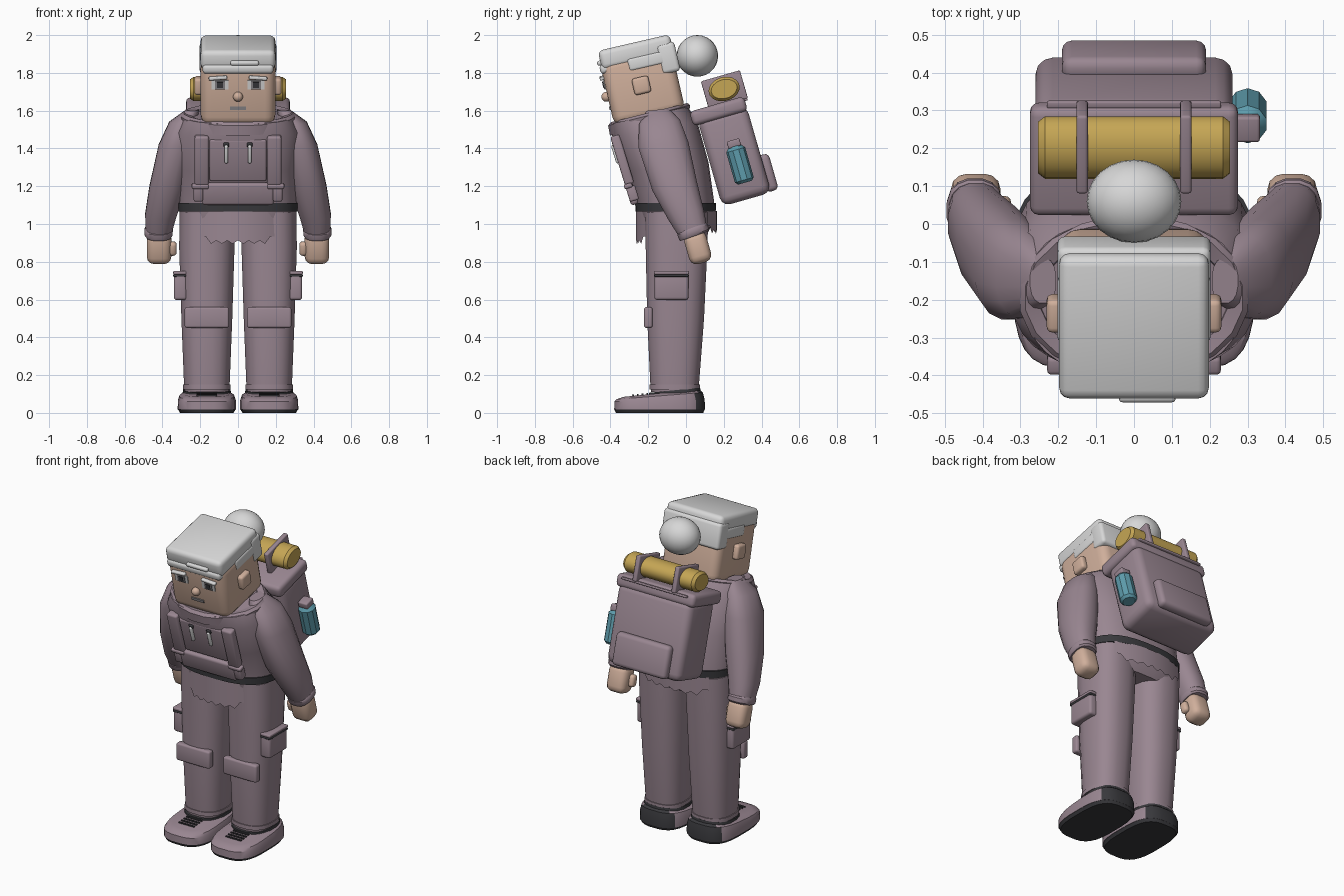
import bpy, bmesh, math
from mathutils import Matrix, Vector

cube = bpy.data.objects.get("Cube")
if cube:
    bpy.data.objects.remove(cube, do_unlink=True)


def material(name, *rgb):
    m = bpy.data.materials.new(name)
    m.use_nodes = True
    m.diffuse_color = (*rgb, 1)
    m.node_tree.nodes["Principled BSDF"].inputs["Base Color"].default_value = (*rgb, 1)
    return m


CLOTH = material("mauve cloth", .32, .24, .285)
SKIN = material("skin", .63, .43, .33)
HAIR = material("pale grey hair", .68, .68, .68)
DARK = material("charcoal", .04, .04, .045)
YELLOW = material("mustard", .56, .38, .09)
TEAL = material("teal", .11, .33, .41)
GREY = material("mid grey", .25, .24, .25)

made = []


def frame(x, y, z, tilt=0):
    return Matrix.Translation((x, y, z)) @ Matrix.Rotation(math.radians(tilt), 4, 'X')


def finish(name, bm, mats, fr=None):
    bmesh.ops.recalc_face_normals(bm, faces=bm.faces)
    me = bpy.data.meshes.new(name)
    bm.to_mesh(me)
    bm.free()
    for m in mats:
        me.materials.append(m)
    ob = bpy.data.objects.new(name, me)
    if fr:
        ob.matrix_world = fr
    bpy.context.scene.collection.objects.link(ob)
    made.append(ob)
    return ob


def box(name, loc, size, mat, bevel=.015, fr=None, tilt=0, segs=3):
    bm = bmesh.new()
    bmesh.ops.create_cube(bm, size=1, matrix=Matrix.Diagonal((*size, 1)))
    if bevel:
        bmesh.ops.bevel(bm, geom=bm.edges[:], offset=min(bevel, min(size) * .49),
                        segments=segs, profile=.5, affect='EDGES')
    return finish(name, bm, [mat], (fr or Matrix()) @ frame(*loc, tilt))


def ball(name, loc, size, mat, fr=None):
    bm = bmesh.new()
    bmesh.ops.create_uvsphere(bm, u_segments=24, v_segments=14, radius=1,
                              matrix=Matrix.Diagonal((*size, 1)))
    return finish(name, bm, [mat], (fr or Matrix()) @ frame(*loc))


def loft(name, rings, mat, n=24, e=1.0, side=1, fr=None, second=None, rule=None):
    """Skin rings of (x, y, z, rx, ry, slope) with superellipse outlines."""
    bm = bmesh.new()
    rows = []
    for x, y, z, rx, ry, slope in rings:
        row = []
        for i in range(n):
            a = math.tau * (i + .5) / n
            c, s = math.cos(a), math.sin(a)
            dx = rx * math.copysign(abs(c) ** e, c)
            dy = ry * math.copysign(abs(s) ** e, s)
            row.append(bm.verts.new((side * (x + dx), y + dy, z + slope * dy)))
        rows.append(row)
    for a, b in zip(rows, rows[1:]):
        for i in range(n):
            j = (i + 1) % n
            bm.faces.new((a[i], a[j], b[j], b[i]))
    bm.faces.new(rows[0])
    bm.faces.new(rows[-1])
    if rule:
        for f in bm.faces:
            f.material_index = int(rule(f.calc_center_median()))
    return finish(name, bm, [mat] + ([second] if second else []), fr)


SIDES = (("left_", 1), ("right_", -1))
HEAD = frame(0, -.23, 1.73, 13)
PACK = frame(0, .25, 1.38, 16)
CHEST = frame(0, -.325, 1.28, 17)

# Torso, belt, hips and open collar
loft("jacket", [(0, -.055, 1.08, .31, .205, 0), (0, -.06, 1.13, .312, .208, 0),
                (0, -.10, 1.30, .315, .22, .12), (0, -.165, 1.50, .325, .225, .2),
                (0, -.195, 1.575, .285, .205, .22)], CLOTH, 32, .78)
loft("belt", [(0, -.055, 1.065, .316, .213, 0), (0, -.055, 1.11, .318, .215, 0)], DARK, 32, .78)
loft("hips", [(0, -.05, .93, .27, .155, 0), (0, -.05, .98, .305, .18, 0),
              (0, -.05, 1.09, .312, .20, 0)], CLOTH, 32, .75)
loft("collar", [(0, -.195, 1.52, .29, .21, .25), (0, -.195, 1.575, .305, .22, .25),
                (0, -.195, 1.59, .29, .205, .25), (0, -.195, 1.58, .25, .175, .25),
                (0, -.195, 1.54, .23, .165, .25)], CLOTH, 20)


# Ragged hem panels, front and back
def hem(name, sign, half, low):
    bm = bmesh.new()
    count = 14
    prev = None
    for i in range(count + 1):
        u = 2 * i / count - 1
        y = -.05 + sign * .215 * (1 - .25 * u * u)
        bottom = low + (.04 if i in (0, 1, count - 1, count) else .018 * (i % 2))
        cur = [bm.verts.new((u * half, y, z)) for z in (1.07, bottom)]
        if prev:
            bm.faces.new((prev[0], cur[0], cur[1], prev[1]))
        prev = cur
    bmesh.ops.solidify(bm, geom=bm.faces[:], thickness=.02)
    finish(name, bm, [CLOTH])


hem("front_hem", -1, .20, .895)
hem("back_hem", 1, .24, .95)

# Chest panel, pouch, straps and drawstrings
box("chest_panel", (0, .005, .06), (.3, .03, .23), CLOTH, .01, CHEST)
box("front_pouch", (0, 0, -.125), (.38, .04, .12), CLOTH, .015, CHEST)
for label, s in SIDES:
    box(label + "shoulder_strap", (s * .192, .005, .06), (.075, .05, .27), CLOTH, .012, CHEST)
    box(label + "strap_buckle", (s * .2, -.005, -.08), (.09, .045, .025), CLOTH, .008, CHEST)
    box(label + "strap_end", (s * .21, .005, -.125), (.05, .05, .08), CLOTH, .01, CHEST)
    box(label + "drawstring", (s * .062, -.02, .10), (.02, .02, .1), HAIR, .008, CHEST)
    box(label + "drawstring_eyelet", (s * .062, -.014, .15), (.03, .014, .025), DARK, .006, CHEST)

# Arms and hands
for label, s in SIDES:
    loft(label + "sleeve", [(.24, -.15, 1.605, .035, .06, .1), (.29, -.14, 1.54, .075, .11, .1),
                            (.325, -.12, 1.42, .096, .135, .1), (.37, -.06, 1.2, .1, .12, .2),
                            (.408, 0, 1.05, .085, .095, .3), (.42, .04, .95, .068, .075, .3)],
         CLOTH, 16, .85, s)
    loft(label + "cuff", [(.42, .042, .935, .068, .074, .35), (.42, .042, .945, .075, .08, .35),
                          (.42, .035, .97, .076, .082, .35), (.42, .033, .98, .07, .075, .35)],
         CLOTH, 16, .85, s)
    box(label + "hand", (s * .418, .062, .875), (.13, .12, .17), SKIN, .04, tilt=16)
    box(label + "thumb", (s * .347, .045, .87), (.045, .05, .075), SKIN, .018, tilt=16)

# Legs, pockets, knee pads and shoes
for label, s in SIDES:
    loft(label + "trouser_leg", [(.165, -.06, .11, .118, .125, 0), (.165, -.06, .15, .122, .13, 0),
                                 (.165, -.055, .5, .136, .152, 0), (.165, -.05, .88, .148, .165, 0),
                                 (.165, -.05, 1.06, .145, .17, 0)], CLOTH, 20, .8, s)
    loft(label + "trouser_hem", [(.165, -.06, .125, .127, .135, 0), (.165, -.06, .15, .127, .135, 0)],
         CLOTH, 20, .8, s)
    loft(label + "ankle_band", [(.165, -.06, .095, .132, .14, .1), (.165, -.06, .12, .126, .136, .1)],
         DARK, 20, .8, s)
    box(label + "knee_pad", (s * .165, -.2, .505), (.235, .045, .11), CLOTH, .012)
    box(label + "cargo_pocket", (s * .305, -.077, .67), (.07, .18, .145), CLOTH, .015)
    box(label + "pocket_trim", (s * .306, -.077, .727), (.074, .184, .014), DARK, .005)
    box(label + "pocket_flap", (s * .306, -.077, .742), (.074, .186, .018), CLOTH, .006)
    loft(label + "sole", [(.165, -.14, 0, .142, .232, 0), (.165, -.14, .018, .153, .24, 0)],
         DARK, 28, .65, s)
    loft(label + "shoe", [(.165, -.14, .018, .155, .241, 0), (.165, -.14, .065, .154, .24, .02),
                          (.165, -.14, .09, .145, .23, .08), (.165, -.13, .105, .12, .2, .1)],
         CLOTH, 28, .65, s, second=DARK, rule=lambda c: c.y > .05)
    for k in range(4):
        box(label + "lace", (s * .165, -.205 - .025 * k, .1 - .0025 * k), (.11, .009, .009),
            DARK, 0, tilt=6)

# Head, ears and face
box("head", (0, 0, 0), (.395, .385, .36), SKIN, .055, HEAD, segs=4)
ball("nose", (0, -.2, -.012), (.026, .026, .026), SKIN, HEAD)
box("mouth", (0, -.194, -.075), (.085, .009, .018), GREY, 0, HEAD)
for label, s in SIDES:
    box(label + "ear", (s * .208, -.005, .005), (.045, .09, .09), SKIN, .015, HEAD)
    box(label + "eye_white", (s * .095, -.193, .052), (.09, .009, .05), HAIR, 0, HEAD)
    box(label + "iris", (s * .095, -.197, .052), (.052, .009, .046), GREY, 0, HEAD)
    box(label + "pupil", (s * .095, -.2, .052), (.03, .009, .032), DARK, 0, HEAD)
    brow = box(label + "eyebrow", (s * .106, -.2, .09), (.098, .025, .018), HAIR, .006, HEAD)
    brow.matrix_world = brow.matrix_world @ Matrix.Rotation(s * .07, 4, 'Y')

# Hair with fringe, back piece and bun
box("hair_top", (0, .006, .182), (.395, .39, .106), HAIR, .028, HEAD)
box("hair_fringe", (0, -.015, .135), (.375, .37, .05), HAIR, .018, HEAD)
box("hair_back", (0, .165, .115), (.405, .1, .16), HAIR, .02, HEAD)
box("hair_sides", (0, .05, .125), (.405, .2, .07), HAIR, .015, HEAD)
box("hair_lock", (.035, -.19, .17), (.15, .035, .025), HAIR, .01, HEAD)
ball("hair_bun", (0, .06, 1.89), (.125, .11, .11), HAIR)

# Backpack, bedroll and bottle
box("backpack", (0, 0, -.02), (.52, .27, .48), CLOTH, .045, PACK)
box("backpack_lid", (0, -.015, .23), (.55, .3, .08), CLOTH, .025, PACK)
box("backpack_pocket", (0, .145, -.155), (.38, .065, .2), CLOTH, .025, PACK)
box("backpack_zip", (0, .14, .25), (.46, .02, .014), CLOTH, .005, PACK)
turn = PACK @ frame(0, .046, .335) @ Matrix.Rotation(math.pi / 2, 4, 'Y')
loft("bedroll", [(0, 0, -.253, .05, .07, 0), (0, 0, -.235, .063, .084, 0),
                 (0, 0, .235, .063, .084, 0), (0, 0, .253, .05, .07, 0)], YELLOW, 20, fr=turn)
for label, s in SIDES:
    box(label + "bedroll_strap", (s * .137, .046, .33), (.03, .215, .155), CLOTH, .008, PACK)
bottle = PACK @ frame(.3, .016, -.072)
loft("bottle", [(0, 0, -.1, .038, .038, 0), (0, 0, -.085, .052, .052, 0),
                (0, 0, .08, .052, .052, 0), (0, 0, .1, .035, .035, 0)], TEAL, 10, fr=bottle)
box("bottle_cap", (0, 0, .115), (.065, .07, .04), CLOTH, .008, bottle)

# Smooth shading with crisp edges
bpy.ops.object.select_all(action='DESELECT')
for ob in made:
    ob.select_set(True)
bpy.context.view_layer.objects.active = made[0]
bpy.ops.object.shade_smooth_by_angle(angle=math.radians(35))
